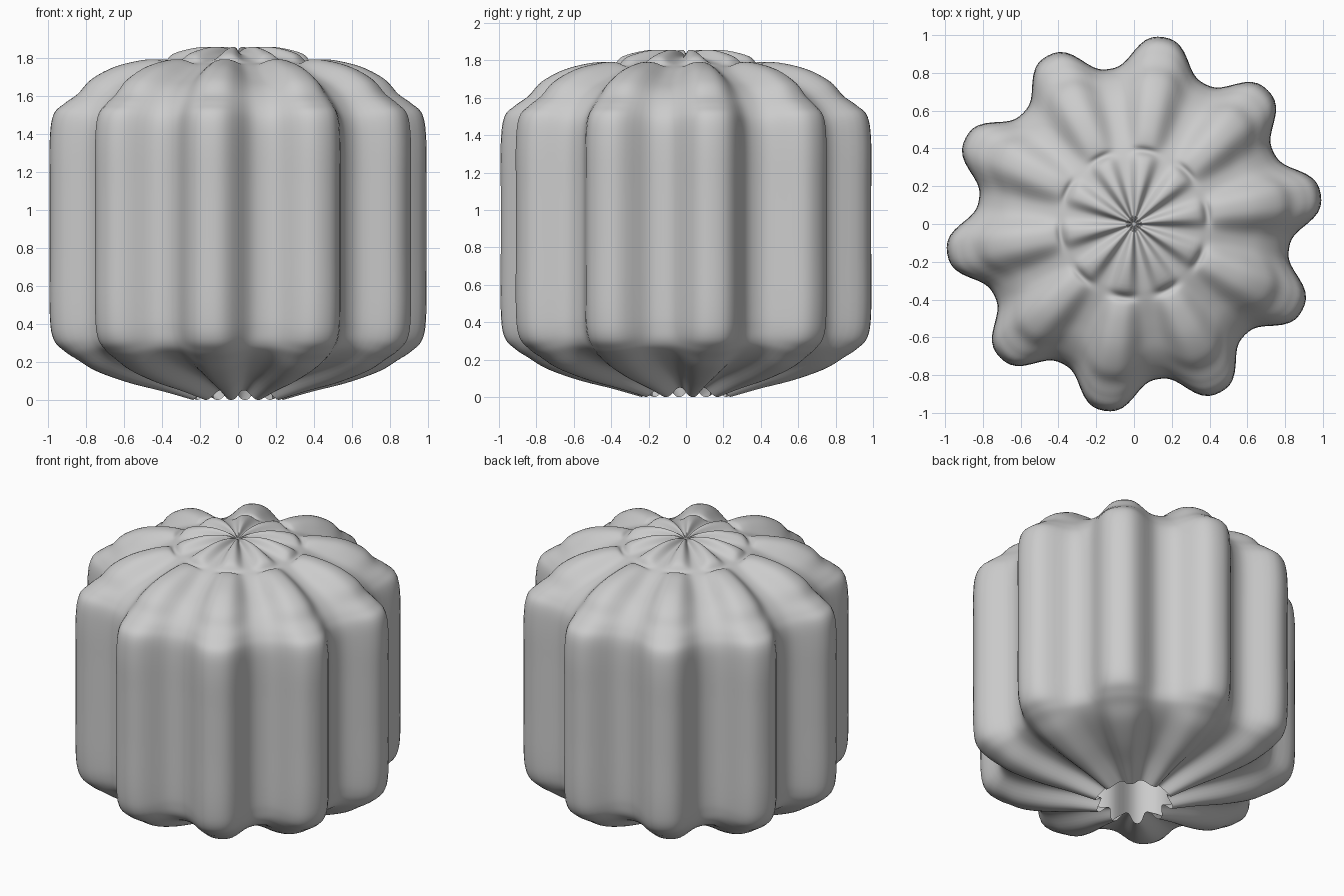
import bpy, bmesh, math
from mathutils import Vector

if "Cube" in bpy.data.objects:
    bpy.data.objects.remove(bpy.data.objects["Cube"])

RIBS, PHASE, STEPS, SUB = 10, math.radians(9), 20, 5

# paired (radius, height) profiles from the open base to the crown: rib crest / valley floor
PAIRS = [
    ((0.24, 0.00), (0.20, 0.05)),
    ((0.40, 0.045), (0.36, 0.11)),
    ((0.58, 0.09), (0.53, 0.16)),
    ((0.75, 0.15), (0.68, 0.21)),
    ((0.85, 0.21), (0.77, 0.255)),
    ((0.92, 0.255), (0.81, 0.30)),
    ((0.98, 0.32), (0.825, 0.37)),
    ((1.00, 0.46), (0.83, 0.48)),
    ((1.00, 0.80), (0.83, 0.80)),
    ((1.00, 1.10), (0.83, 1.10)),
    ((1.00, 1.36), (0.83, 1.34)),
    ((0.98, 1.50), (0.82, 1.46)),
    ((0.92, 1.56), (0.79, 1.53)),
    ((0.85, 1.61), (0.74, 1.59)),
    ((0.78, 1.685), (0.67, 1.645)),
    ((0.66, 1.75), (0.58, 1.69)),
    ((0.52, 1.785), (0.49, 1.73)),
    ((0.43, 1.79), (0.43, 1.755)),
    ((0.39, 1.772), (0.385, 1.77)),
    ((0.34, 1.822), (0.33, 1.785)),
    ((0.20, 1.855), (0.20, 1.81)),
    ((0.08, 1.848), (0.08, 1.82)),
    ((0.0, 1.82), (0.0, 1.82)),
]


def smooth_path(pts):
    """Catmull-Rom resampling of a profile."""
    pts = [Vector(p) for p in pts]
    ext = [2 * pts[0] - pts[1]] + pts + [2 * pts[-1] - pts[-2]]
    out = []
    for a, b, c, d in zip(ext, ext[1:], ext[2:], ext[3:]):
        for k in range(SUB):
            t = k / SUB
            out.append(0.5 * (2 * b + (c - a) * t + (2 * a - 5 * b + 4 * c - d) * t * t
                              + (3 * b - a - 3 * c + d) * t ** 3))
    return out + [pts[-1]]


def rib_weight(k):
    c = 0.5 + 0.5 * math.cos(2 * math.pi * k / STEPS)
    return 0.6 * c * c * (3 - 2 * c) + 0.4 * c


crest = smooth_path([p[0] for p in PAIRS])
valley = smooth_path([p[1] for p in PAIRS])

# ribbed shell: blend the two profiles around the axis
bm = bmesh.new()
n = RIBS * STEPS
rings = []
for c, v in zip(crest[:-1], valley[:-1]):
    ring = []
    for k in range(n):
        r, z = v.lerp(c, rib_weight(k))
        a = PHASE + 2 * math.pi * k / n
        ring.append(bm.verts.new((r * math.cos(a), r * math.sin(a), z)))
    rings.append(ring)
tip = bm.verts.new((0, 0, crest[-1].y))
for lo, hi in zip(rings, rings[1:]):
    for k in range(n):
        j = (k + 1) % n
        bm.faces.new((lo[k], lo[j], hi[j], hi[k]))
for k in range(n):
    bm.faces.new((rings[-1][k], rings[-1][(k + 1) % n], tip))
for f in bm.faces:
    f.smooth = True

mesh = bpy.data.meshes.new("ribbed_body")
bm.to_mesh(mesh)
bm.free()
body = bpy.data.objects.new("ribbed_body", mesh)
bpy.context.collection.objects.link(body)
